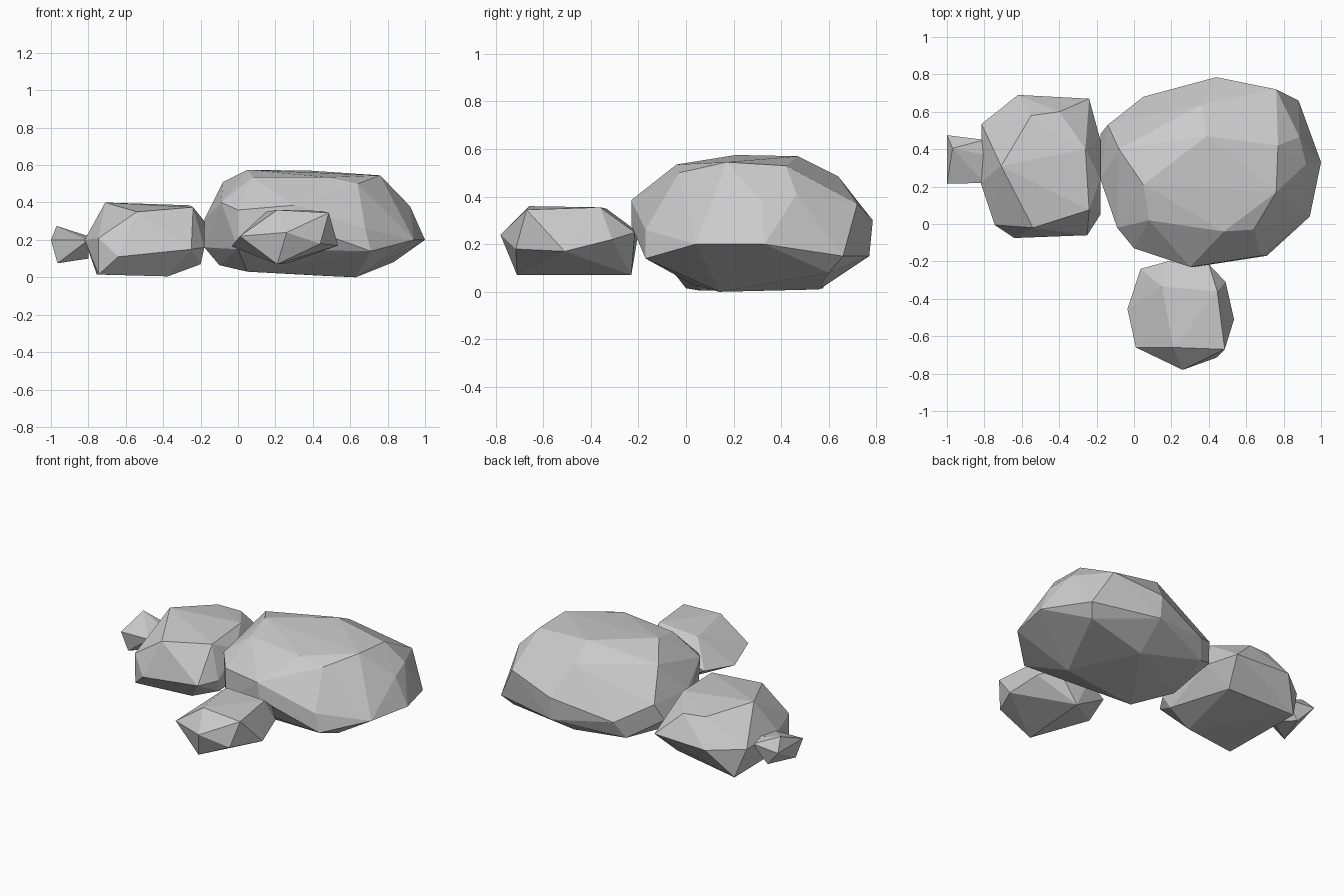
import bpy
import bmesh


def rock(name, base, belt, crown):
    """Chiselled rock: convex skin over an underside, a waist and a top."""
    bm = bmesh.new()
    for p in base + belt + crown:
        bm.verts.new(p)
    bmesh.ops.convex_hull(bm, input=bm.verts[:])
    loose = [v for v in bm.verts if not v.link_faces]
    bmesh.ops.delete(bm, geom=loose, context='VERTS')
    bmesh.ops.recalc_face_normals(bm, faces=bm.faces[:])
    me = bpy.data.meshes.new(name)
    bm.to_mesh(me)
    bm.free()
    ob = bpy.data.objects.new(name, me)
    bpy.context.collection.objects.link(ob)
    return ob


# Large boulder on the right
rock("large_rock",
     base=[(0.63, 0.14, 0.0), (0.05, 0.03, 0.03), (0.42, 0.56, 0.01),
           (-0.10, 0.25, 0.065), (0.83, 0.60, 0.08), (0.0, 0.62, 0.09)],
     belt=[(1.0, 0.33, 0.2), (0.94, 0.04, 0.2), (0.71, -0.17, 0.14),
           (0.68, -0.17, 0.26), (0.32, -0.23, 0.28), (0.0, -0.13, 0.15),
           (-0.18, 0.24, 0.16), (-0.18, 0.48, 0.2), (0.05, 0.68, 0.2),
           (0.44, 0.785, 0.3), (0.44, 0.77, 0.15), (0.88, 0.66, 0.15)],
     crown=[(0.30, -0.23, 0.385), (0.0, -0.13, 0.36), (-0.09, -0.02, 0.40),
            (-0.18, 0.24, 0.31), (-0.14, 0.53, 0.31), (0.76, 0.72, 0.37),
            (0.885, 0.465, 0.41), (0.92, 0.32, 0.38), (0.76, 0.17, 0.545),
            (0.77, 0.42, 0.53), (0.64, -0.03, 0.50), (0.48, -0.04, 0.535),
            (0.08, 0.02, 0.535), (0.05, 0.21, 0.575), (-0.08, 0.40, 0.51),
            (0.39, 0.47, 0.57), (0.36, 0.64, 0.485)])

# Medium rock on the left
rock("medium_rock",
     base=[(-0.745, 0.0, 0.015), (-0.375, 0.06, 0.005), (-0.2, 0.1, 0.07),
           (-0.755, 0.575, 0.015), (-0.3, 0.52, 0.05)],
     belt=[(-0.64, -0.075, 0.11), (-0.25, -0.06, 0.15), (-0.82, 0.22, 0.2),
           (-0.745, -0.005, 0.21), (-0.815, 0.535, 0.2), (-0.62, 0.69, 0.2),
           (-0.24, 0.67, 0.2), (-0.18, 0.05, 0.16), (-0.18, 0.45, 0.2),
           (-0.18, 0.24, 0.3)],
     crown=[(-0.71, 0.31, 0.40), (-0.26, 0.40, 0.385), (-0.54, -0.02, 0.35),
            (-0.24, 0.075, 0.375), (-0.55, 0.58, 0.36), (-0.40, 0.60, 0.35)])

# Small rock in front
rock("small_rock",
     base=[(0.21, -0.71, 0.07), (0.25, -0.23, 0.07)],
     belt=[(0.26, -0.78, 0.24), (0.44, -0.715, 0.18), (0.535, -0.51, 0.17),
           (0.49, -0.31, 0.22), (0.40, -0.215, 0.25), (0.18, -0.2, 0.25),
           (0.035, -0.24, 0.19), (-0.035, -0.455, 0.165), (0.01, -0.66, 0.22)],
     crown=[(0.485, -0.67, 0.345), (0.445, -0.36, 0.355),
            (0.21, -0.66, 0.36), (0.15, -0.335, 0.35)])

# Pebble at the far left
rock("pebble",
     base=[(-0.965, 0.24, 0.075), (-0.90, 0.44, 0.09), (-0.80, 0.33, 0.1)],
     belt=[(-1.0, 0.475, 0.2), (-1.0, 0.215, 0.2),
           (-0.80, 0.45, 0.2), (-0.80, 0.22, 0.2)],
     crown=[(-0.97, 0.405, 0.275), (-0.80, 0.37, 0.22)])
